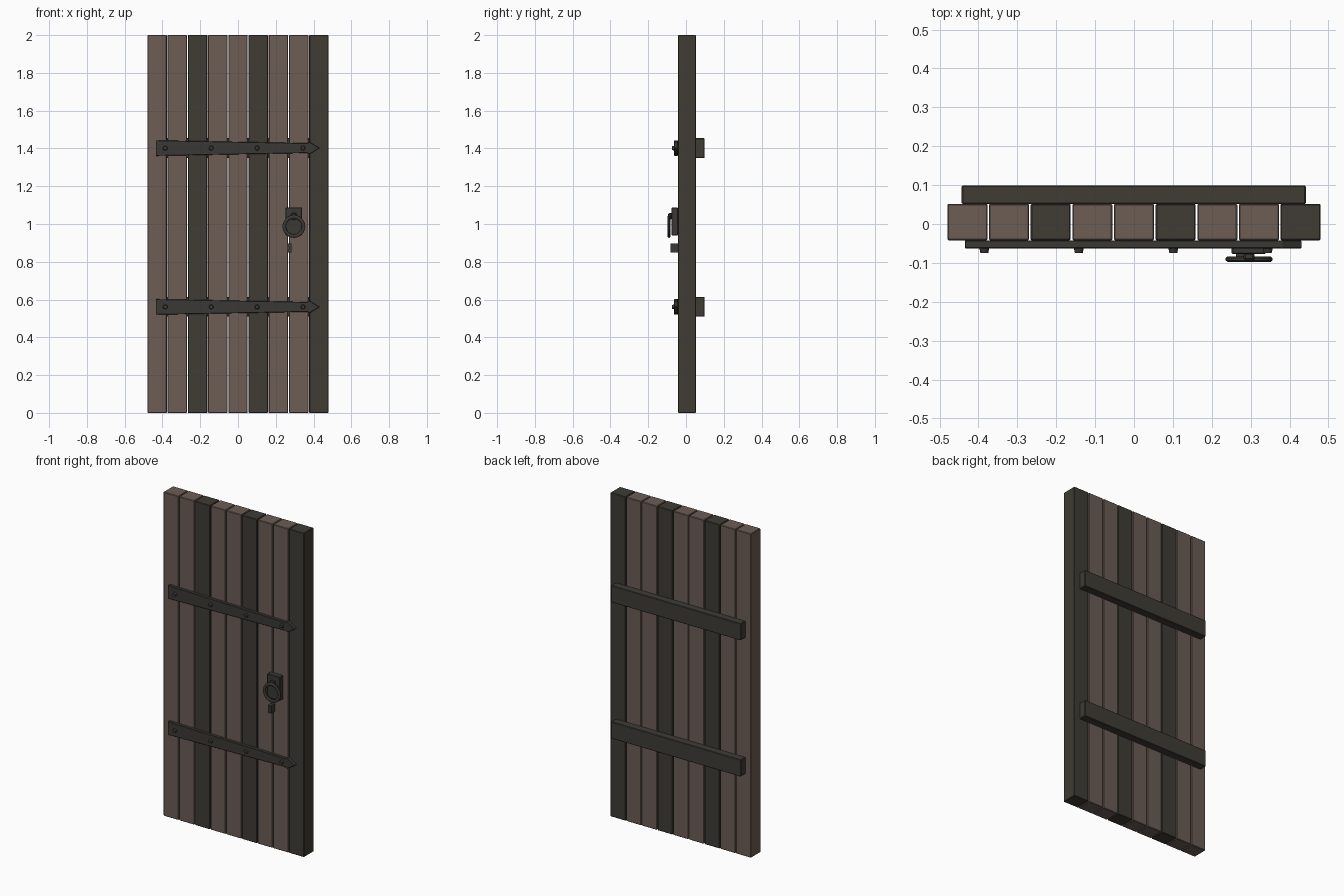
import bpy, bmesh, math
from mathutils import Matrix, Vector

if "Cube" in bpy.data.objects:
    bpy.data.objects.remove(bpy.data.objects["Cube"])


def material(name, rgb):
    m = bpy.data.materials.new(name)
    m.use_nodes = True
    m.diffuse_color = (*rgb, 1)
    m.node_tree.nodes["Principled BSDF"].inputs["Base Color"].default_value = (*rgb, 1)
    return m


BROWN = material("brown wood", (0.15, 0.11, 0.09))
DARK = material("dark wood", (0.05, 0.045, 0.035))
IRON = material("dark iron", (0.042, 0.04, 0.034))


def finish(name, bm, mat, bevel=0):
    bmesh.ops.recalc_face_normals(bm, faces=bm.faces)
    mesh = bpy.data.meshes.new(name)
    bm.to_mesh(mesh)
    bm.free()
    ob = bpy.data.objects.new(name, mesh)
    bpy.context.collection.objects.link(ob)
    mesh.materials.append(mat)
    if bevel:
        mod = ob.modifiers.new("Bevel", "BEVEL")
        mod.width, mod.segments = bevel, 1
    return ob


def box(name, x, y, z, mat, bevel=0):
    bm = bmesh.new()
    lo, hi = Vector((x[0], y[0], z[0])), Vector((x[1], y[1], z[1]))
    bmesh.ops.create_cube(bm, size=1, matrix=Matrix.Translation((lo + hi) / 2)
                          @ Matrix.Diagonal((*(hi - lo), 1)))
    return finish(name, bm, mat, bevel)


def plate(name, outline, y, mat, bevel=0):
    # Extrude an (x, z) outline between two depths
    bm = bmesh.new()
    face = bm.faces.new([bm.verts.new((px, y[0], pz)) for px, pz in outline])
    ext = bmesh.ops.extrude_face_region(bm, geom=[face])["geom"]
    bmesh.ops.translate(bm, vec=(0, y[1] - y[0], 0),
                        verts=[v for v in ext if isinstance(v, bmesh.types.BMVert)])
    return finish(name, bm, mat, bevel)


# Nine vertical planks, every third one dark
COUNT, HALF, GAP = 9, 0.48, 0.004
pitch = (2 * HALF + GAP) / COUNT
for i in range(COUNT):
    x0 = -HALF + i * pitch
    box(f"plank_{i + 1}", (x0, x0 + pitch - GAP), (-0.042, 0.052), (0, 2),
        DARK if i % 3 == 2 else BROWN, 0.003)

for label, zc in (("lower", 0.561), ("upper", 1.402)):
    # Back brace
    box(f"{label}_back_brace", (-0.443, 0.442), (0.051, 0.099),
        (zc - 0.052, zc + 0.052), DARK, 0.003)
    # Tapered strap with an arrow tip
    half = [(-0.435, 0.041), (0.365, 0.026), (0.38, 0.032)]
    outline = [(x, zc + h) for x, h in half] + [(0.432, zc)]
    outline += [(x, zc - h) for x, h in reversed(half)]
    plate(f"{label}_strap", outline, (-0.063, -0.042), IRON, 0.002)
    # Rivets
    for k in range(4):
        bm = bmesh.new()
        bmesh.ops.create_cone(
            bm, cap_ends=True, segments=12, radius1=0.013, radius2=0.010, depth=0.014,
            matrix=Matrix.Translation((-0.385 + k * 0.243, -0.068, zc))
            @ Matrix.Rotation(math.pi / 2, 4, "X"))
        finish(f"{label}_rivet_{k + 1}", bm, IRON)

# Handle plate, ring mount and keyhole
box("handle_plate", (0.251, 0.34), (-0.077, -0.042), (0.94, 1.087), IRON, 0.003)
box("ring_mount", (0.282, 0.31), (-0.094, -0.074), (1.025, 1.058), IRON, 0.005)
box("keyhole", (0.262, 0.283), (-0.083, -0.042), (0.85, 0.897), IRON)

# Pull ring: a flat octagonal section swept around a circle
bm = bmesh.new()
SEG, SIDES = 32, 8
rings = []
for s in range(SEG):
    a = math.tau * s / SEG
    loop = []
    for t in range(SIDES):
        b = math.tau * (t + 0.5) / SIDES
        r = 0.051 + 0.010 * math.cos(b)
        loop.append(bm.verts.new((0.296 + r * math.cos(a), -0.0905 + 0.008 * math.sin(b),
                                  0.987 + r * math.sin(a))))
    rings.append(loop)
for s in range(SEG):
    p, q = rings[s], rings[(s + 1) % SEG]
    for t in range(SIDES):
        u = (t + 1) % SIDES
        bm.faces.new((p[t], p[u], q[u], q[t]))
ring = finish("pull_ring", bm, IRON)
bpy.context.view_layer.objects.active = ring
ring.select_set(True)
bpy.ops.object.shade_smooth_by_angle(angle=math.radians(50))
